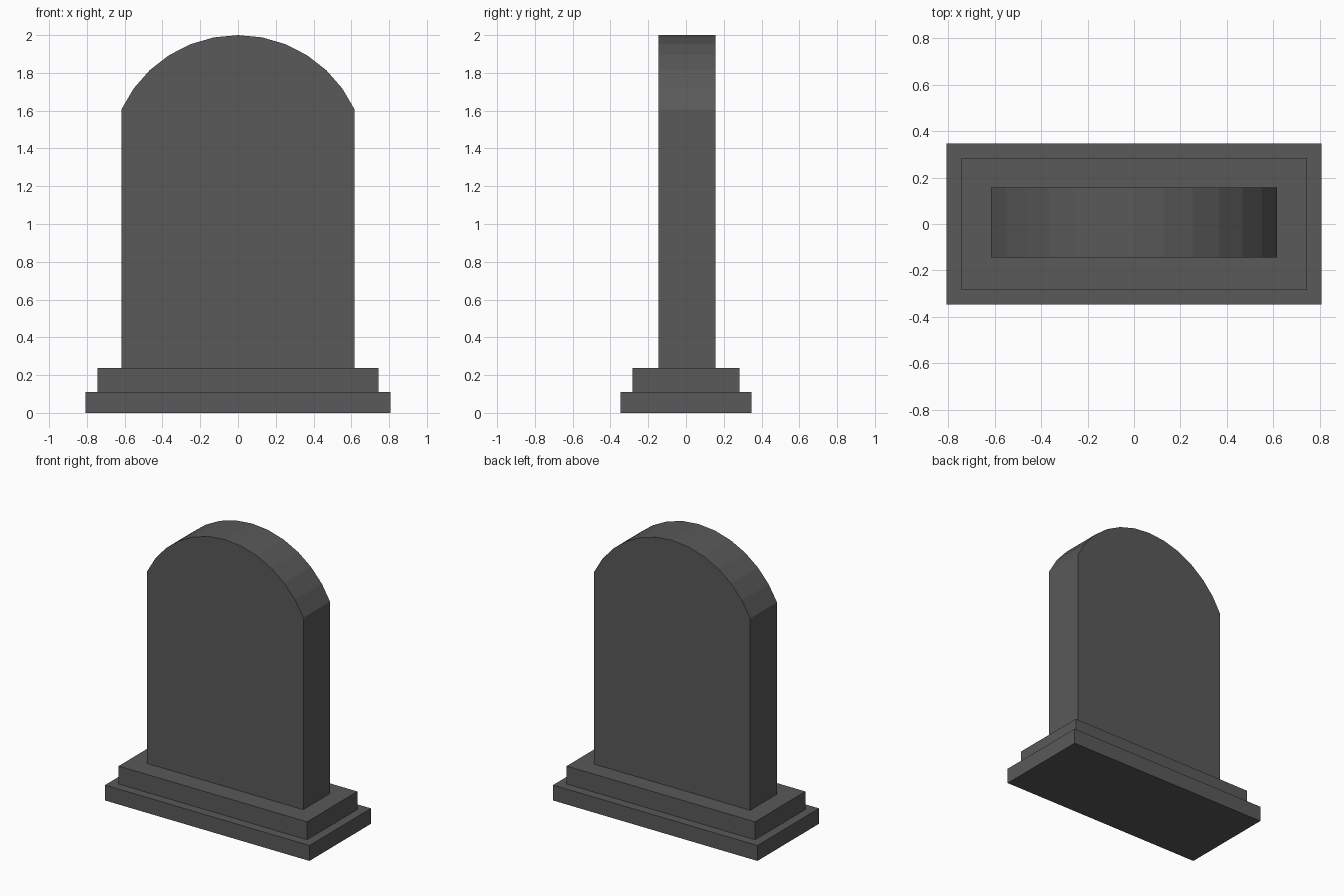
import bpy, bmesh, math

cube = bpy.data.objects.get("Cube")
if cube:
    bpy.data.objects.remove(cube, do_unlink=True)

STONE = (0.1, 0.1, 0.1, 1.0)
stone = bpy.data.materials.new("dark grey stone")
stone.use_nodes = True
stone.diffuse_color = STONE
stone.node_tree.nodes["Principled BSDF"].inputs["Base Color"].default_value = STONE


def extrude_profile(name, profile, depth, y_mid=0.0):
    """Extrude an x-z outline along y into a closed solid."""
    bm = bmesh.new()
    front = bm.faces.new([bm.verts.new((x, y_mid - depth / 2, z)) for x, z in profile])
    new = bmesh.ops.extrude_face_region(bm, geom=[front], use_keep_orig=True)["geom"]
    bmesh.ops.translate(bm, vec=(0, depth, 0),
                        verts=[v for v in new if isinstance(v, bmesh.types.BMVert)])
    bmesh.ops.recalc_face_normals(bm, faces=bm.faces)
    mesh = bpy.data.meshes.new(name)
    bm.to_mesh(mesh)
    bm.free()
    mesh.materials.append(stone)
    obj = bpy.data.objects.new(name, mesh)
    bpy.context.collection.objects.link(obj)
    return obj


def block(name, width, depth, bottom, top):
    w = width / 2
    return extrude_profile(name, [(-w, bottom), (w, bottom), (w, top), (-w, top)], depth)


# Stepped plinth
block("lower_step", 1.614, 0.694, 0.0, 0.11)
block("upper_step", 1.488, 0.567, 0.11, 0.238)

# Upright slab with a shallow faceted arch
half_width, base_z, spring_z, top_z, segments = 0.617, 0.238, 1.607, 2.0, 12
rise = top_z - spring_z
radius = (half_width ** 2 + rise ** 2) / (2 * rise)
half_angle = math.asin(half_width / radius)
outline = [(-half_width, base_z), (half_width, base_z)]
for i in range(segments + 1):
    a = half_angle * (1 - 2 * i / segments)
    outline.append((radius * math.sin(a), top_z - radius * (1 - math.cos(a))))
extrude_profile("headstone_slab", outline, 0.302, 0.006)
